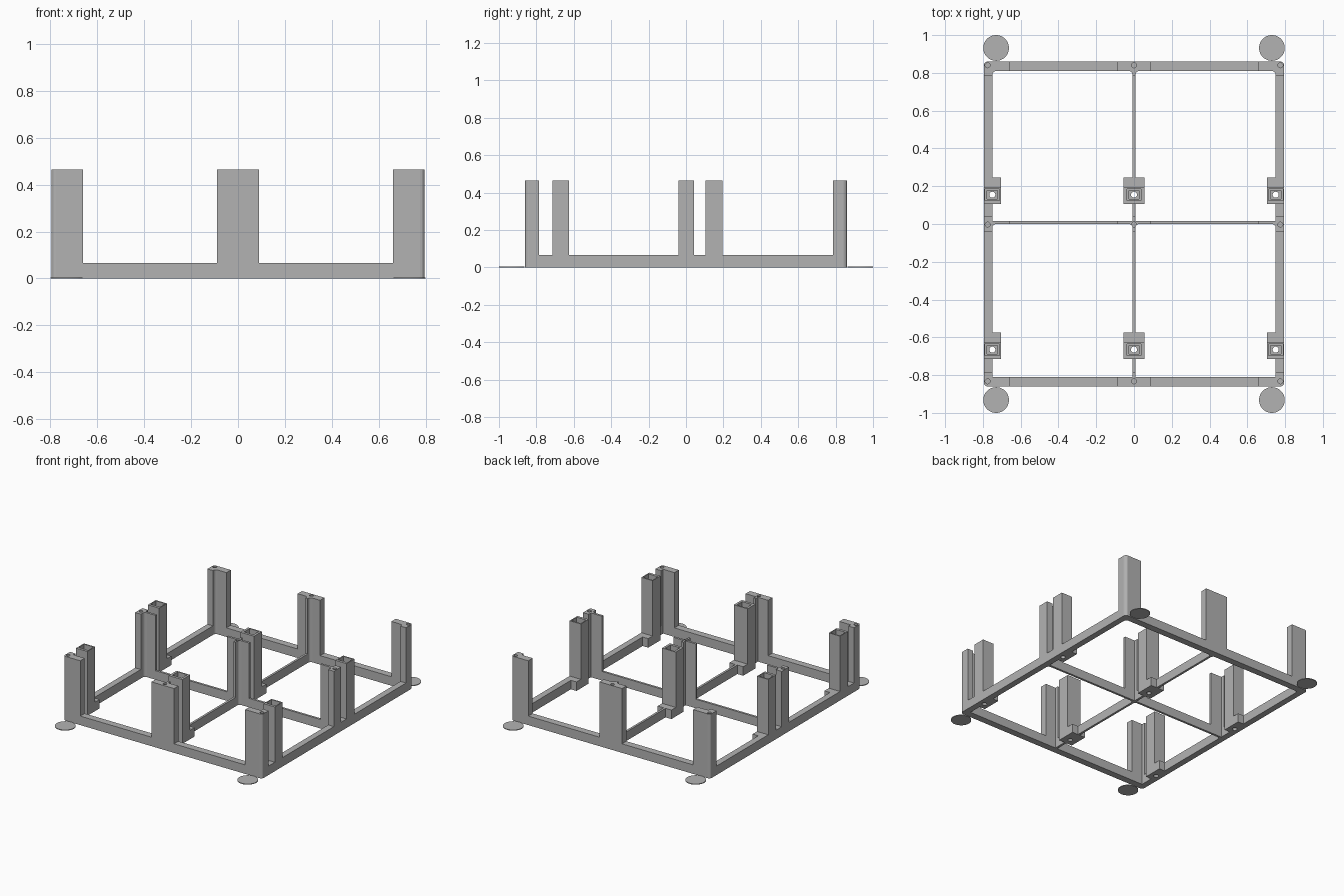
import bpy, bmesh
from mathutils import Matrix, Vector

if "Cube" in bpy.data.objects:
    bpy.data.objects.remove(bpy.data.objects["Cube"], do_unlink=True)

grey = bpy.data.materials.new("plain grey")
grey.use_nodes = True
colour = (0.45, 0.45, 0.45, 1)
grey.diffuse_color = colour
grey.node_tree.nodes["Principled BSDF"].inputs["Base Color"].default_value = colour

BAR_TOP, POST_TOP = 0.065, 0.465
HALF_X, HALF_Y = 0.795, 0.86
WEB = 0.008


def add_box(bm, x, y, z, radius=0, pick=lambda co: True):
    """Box from (min, max) pairs; chosen upright edges are rounded."""
    verts = bmesh.ops.create_cube(bm, size=1)["verts"]
    for v in verts:
        v.co = Vector([lo + (hi - lo) * (c + 0.5) for (lo, hi), c in zip((x, y, z), v.co)])
    if radius:
        edges = {e for v in verts for e in v.link_edges
                 if abs(e.verts[0].co.z - e.verts[1].co.z) > 0.01 and pick(e.verts[0].co)}
        bmesh.ops.bevel(bm, geom=list(edges), offset=radius, segments=4,
                        profile=0.5, affect='EDGES')


def add_cylinder(bm, x, y, z, radius, sides=24):
    bmesh.ops.create_cone(bm, cap_ends=True, segments=sides, radius1=radius, radius2=radius,
                          depth=z[1] - z[0],
                          matrix=Matrix.Translation((x, y, (z[0] + z[1]) / 2)))


def make(name, fill):
    bm = bmesh.new()
    fill(bm)
    mesh = bpy.data.meshes.new(name)
    bm.to_mesh(mesh)
    bm.free()
    mesh.materials.append(grey)
    obj = bpy.data.objects.new(name, mesh)
    bpy.context.collection.objects.link(obj)
    return obj


def carve(obj, cutters):
    """Apply (operation, cutter) booleans in order."""
    for operation, cutter in cutters:
        mod = obj.modifiers.new("carve", 'BOOLEAN')
        mod.operation, mod.object, mod.solver = operation, cutter, 'EXACT'
    bpy.context.view_layer.update()
    graph = bpy.context.evaluated_depsgraph_get()
    mesh = bpy.data.meshes.new_from_object(obj.evaluated_get(graph))
    obj.modifiers.clear()
    obj.data = mesh


# Socket towers: centre x, half width, front y
towers = [(x, 0.055 if x == 0 else 0.045, y) for y in (-0.715, 0.105) for x in (-0.75, 0, 0.75)]


# Helper shapes
def windows(bm):
    for x in ((-0.75, -WEB), (WEB, 0.75)):
        for y in ((-0.81, 0), (0.016, 0.81)):
            add_box(bm, x, y, (-0.1, 0.6), 0.02, lambda co, top=y[1]: co.y > top - 0.01)


def post_zones(bm):
    for x in ((-0.9, -0.66), (-0.09, 0.09), (0.66, 0.9)):
        for y in ((-0.9, -0.785), (-0.04, 0.042), (0.785, 0.9)):
            add_box(bm, x, y, (-0.1, 0.6))


def pin_holes(bm):
    for x in (-0.775, 0, 0.775):
        for y in (-0.833, -0.003, 0.84):
            add_cylinder(bm, x, y, (POST_TOP - 0.03, 0.6), 0.013)


def bolt_holes(bm):
    for x, _, y in towers:
        add_cylinder(bm, x, y + 0.05, (-0.1, 0.2), 0.016)


def sockets(half_x, half_y, floor):
    def fill(bm):
        for x, _, y in towers:
            add_box(bm, (x - half_x, x + half_x), (y + 0.05 - half_y, y + 0.05 + half_y),
                    (floor, 0.6))
    return fill


window_cutter = make("window_cutter", windows)
post_zone = make("post_zone", post_zones)
pin_cutter = make("pin_cutter", pin_holes)
bolt_cutter = make("bolt_cutter", bolt_holes)
wide_cutter = make("wide_socket_cutter", sockets(0.038, 0.031, 0.1))
deep_cutter = make("deep_socket_cutter", sockets(0.027, 0.022, 0.03))
helpers = [window_cutter, post_zone, pin_cutter, bolt_cutter, wide_cutter, deep_cutter]
socket_cuts = [('DIFFERENCE', c) for c in (wide_cutter, deep_cutter, bolt_cutter)]


# Low base frame and the tall posts share one plan
def plan(height):
    return lambda bm: add_box(bm, (-HALF_X, HALF_X), (-HALF_Y, HALF_Y), (0, height), 0.02)


base_frame = make("base_frame", plan(BAR_TOP))
carve(base_frame, [('DIFFERENCE', window_cutter)] + socket_cuts)
posts = make("posts", plan(POST_TOP))
carve(posts, [('DIFFERENCE', window_cutter), ('INTERSECT', post_zone),
              ('DIFFERENCE', pin_cutter)])

# Hollow towers with a low step behind each
for i, (x, half, y) in enumerate(towers, 1):
    span = (x - half, x + half)
    tower = make(f"socket_tower_{i}", lambda bm: add_box(bm, span, (y, y + 0.09), (0, POST_TOP)))
    carve(tower, socket_cuts)
    make(f"tower_step_{i}", lambda bm: add_box(bm, span, (y + 0.09, y + 0.14), (0, BAR_TOP)))

# Thin round corner pads
for x, side in ((-0.73, "right"), (0.73, "left")):
    for y, end in ((-0.932, "front"), (0.932, "back")):
        make(f"{end}_{side}_pad", lambda bm: add_cylinder(bm, x, y, (0, 0.005), 0.068, 48))

for helper in helpers:
    bpy.data.objects.remove(helper, do_unlink=True)
